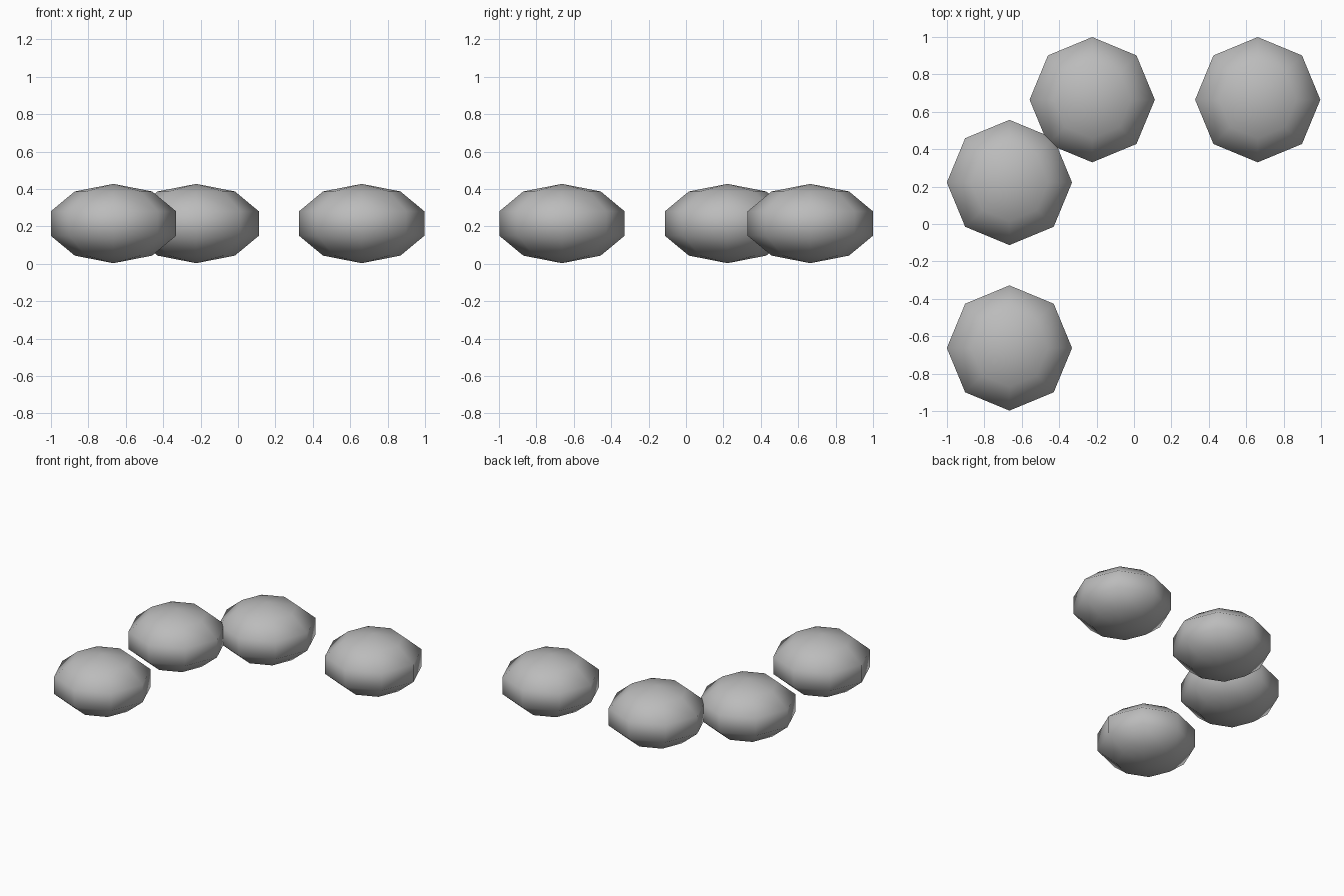
import bpy

if "Cube" in bpy.data.objects:
    bpy.data.objects.remove(bpy.data.objects["Cube"])

grey = bpy.data.materials.new("mid grey")
grey.diffuse_color = (0.5, 0.5, 0.5, 1)
grey.use_nodes = True
grey.node_tree.nodes["Principled BSDF"].inputs["Base Color"].default_value = grey.diffuse_color

# Four flattened low-poly pebbles on a regular spacing
STEP = 0.4425
LOW = -0.666
spots = [(0, 0), (0, 2), (1, 3), (3, 3)]
for i, (gx, gy) in enumerate(spots):
    bpy.ops.mesh.primitive_uv_sphere_add(
        segments=8, ring_count=5, radius=1,
        location=(LOW + gx * STEP, LOW + 0.003 + gy * STEP, 0.215))
    pebble = bpy.context.object
    pebble.name = f"pebble_{i + 1}"
    pebble.scale = (0.352, 0.352, 0.212)
    bpy.ops.object.transform_apply(location=False, rotation=False, scale=True)
    bpy.ops.object.shade_smooth()
    pebble.data.materials.append(grey)
